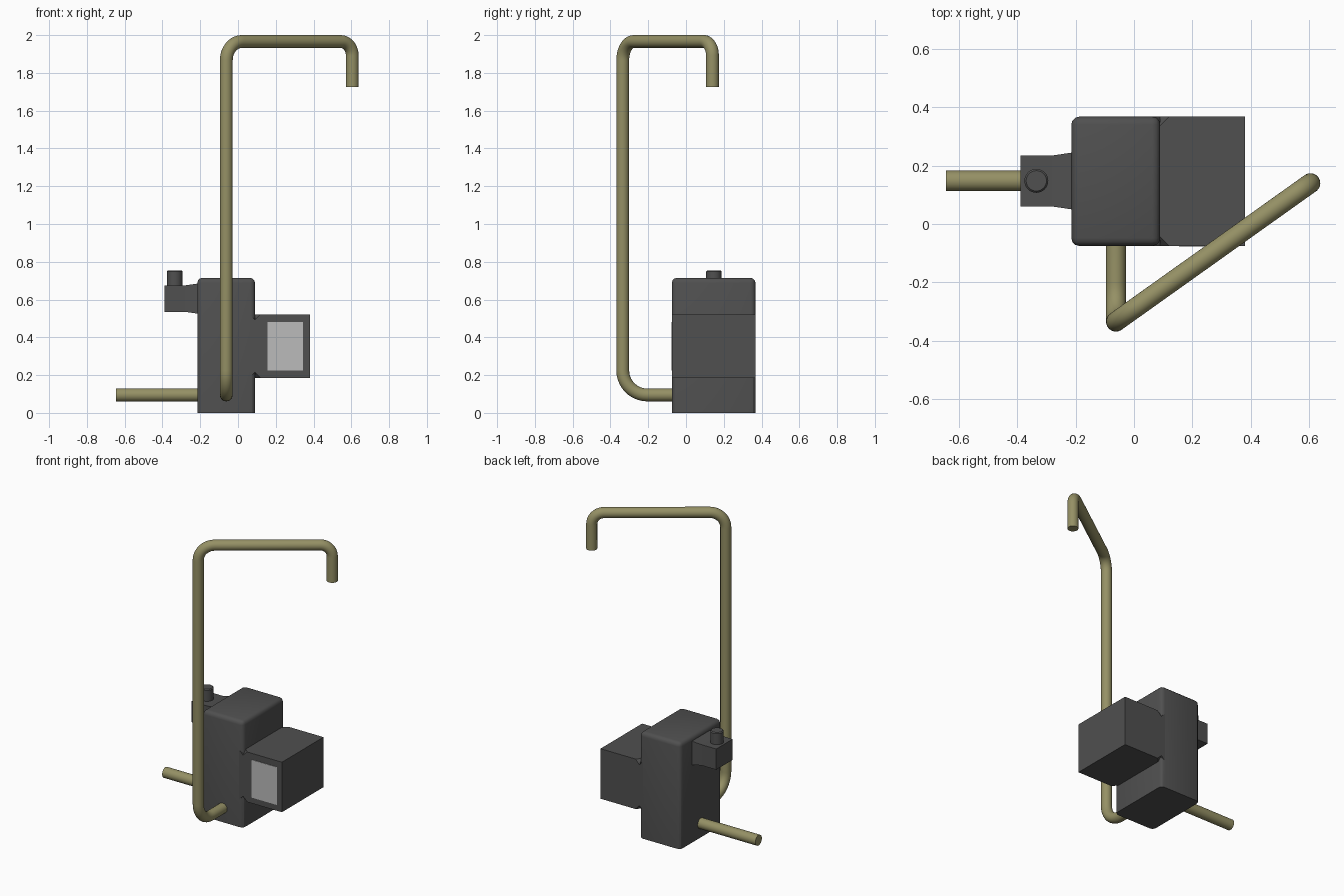
import bpy, bmesh, math
from mathutils import Vector

if "Cube" in bpy.data.objects:
    bpy.data.objects.remove(bpy.data.objects["Cube"])


def material(name, rgb):
    m = bpy.data.materials.new(name)
    m.use_nodes = True
    m.diffuse_color = (*rgb, 1)
    m.node_tree.nodes["Principled BSDF"].inputs["Base Color"].default_value = (*rgb, 1)
    return m


CHARCOAL = material("charcoal", (0.08, 0.08, 0.08))
BRASS = material("dull brass", (0.30, 0.28, 0.13))
GREY = material("light grey", (0.50, 0.50, 0.50))


def finish(name, bm, mat, angle=30):
    bmesh.ops.recalc_face_normals(bm, faces=bm.faces)
    me = bpy.data.meshes.new(name)
    bm.to_mesh(me)
    bm.free()
    ob = bpy.data.objects.new(name, me)
    bpy.context.collection.objects.link(ob)
    me.materials.append(mat)
    smooth(ob, angle)
    return ob


def smooth(ob, angle=30):
    bpy.ops.object.select_all(action='DESELECT')
    ob.select_set(True)
    bpy.context.view_layer.objects.active = ob
    bpy.ops.object.shade_smooth_by_angle(angle=math.radians(angle))


def box(lo, hi):
    bm = bmesh.new()
    bmesh.ops.create_cube(bm, size=1)
    for v in bm.verts:
        v.co = [a + (b - a) * (c + 0.5) for a, b, c in zip(lo, hi, v.co)]
    return bm


def pipe(name, corners, radii, depth):
    """Round tube along a path whose inner corners are filleted."""
    pts = [Vector(c) for c in corners]
    path = [pts[0]]
    for i, r in enumerate(radii, 1):
        a = (pts[i - 1] - pts[i]).normalized()
        b = (pts[i + 1] - pts[i]).normalized()
        centre = pts[i] + (a + b) * r
        for k in range(11):
            t = k / 10 * math.pi / 2
            path.append(centre - b * r * math.cos(t) - a * r * math.sin(t))
    path.append(pts[-1])
    cu = bpy.data.curves.new(name, 'CURVE')
    cu.dimensions = '3D'
    cu.bevel_depth = depth
    cu.bevel_resolution = 10
    cu.use_fill_caps = True
    sp = cu.splines.new('POLY')
    sp.points.add(len(path) - 1)
    for p, co in zip(sp.points, path):
        p.co = (*co, 1)
    ob = bpy.data.objects.new(name, cu)
    bpy.context.collection.objects.link(ob)
    cu.materials.append(BRASS)
    bpy.ops.object.select_all(action='DESELECT')
    ob.select_set(True)
    bpy.context.view_layer.objects.active = ob
    bpy.ops.object.convert(target='MESH')
    smooth(bpy.context.object)


FRONT, BACK = -0.075, 0.368

# Main housing: all edges rounded except around the base
bm = box((-0.215, FRONT, 0), (0.09, BACK, 0.715))
edges = [e for e in bm.edges if max(v.co.z for v in e.verts) > 0.1]
bmesh.ops.bevel(bm, geom=edges, offset=0.027, segments=3, profile=0.5, affect='EDGES')
finish("main_housing", bm, CHARCOAL)

# Side housing with its inner corners clipped
bm = box((0.09, FRONT, 0.185), (0.38, BACK, 0.522))
inner = [v for v in bm.verts if v.co.x < 0.1]
bmesh.ops.bevel(bm, geom=inner, offset=0.03, segments=1, affect='VERTICES')
finish("side_housing", bm, CHARCOAL, 1)

# Collar that squares off the rounded edge where the housings join
bm = box((0.06, FRONT, 0.185), (0.09, BACK, 0.522))
for v in bm.verts:
    if v.co.x > 0.08:
        v.co.z += 0.03 if v.co.z < 0.3 else -0.03
finish("housing_collar", bm, CHARCOAL, 1)

# Window plate on the front of the side housing
finish("window", box((0.155, FRONT - 0.003, 0.225), (0.345, FRONT + 0.003, 0.48)), GREY, 1)

# Side connector: block plus flared neck
finish("connector_block", box((-0.39, 0.06, 0.535), (-0.28, 0.235, 0.675)), CHARCOAL, 1)
bm = box((-0.28, 0.06, 0.535), (-0.205, 0.235, 0.675))
for v in bm.verts:
    if v.co.x > -0.25:
        v.co.y += math.copysign(0.011, v.co.y - 0.148)
        v.co.z += math.copysign(0.011, v.co.z - 0.605)
finish("connector_neck", bm, CHARCOAL, 1)

# Button on the connector
bm = bmesh.new()
bmesh.ops.create_cone(bm, cap_ends=True, segments=32, radius1=0.041, radius2=0.041, depth=0.09)
bmesh.ops.translate(bm, verts=bm.verts, vec=(-0.335, 0.148, 0.71))
rim = [e for e in bm.edges if all(v.co.z > 0.74 for v in e.verts)]
bmesh.ops.bevel(bm, geom=rim, offset=0.006, segments=1, affect='EDGES')
finish("button", bm, CHARCOAL)

# Pipes
pipe("inlet_pipe", [(-0.645, 0.148, 0.095), (-0.2, 0.148, 0.095)], [], 0.035)
pipe("outlet_pipe",
     [(-0.062, -0.05, 0.095), (-0.062, -0.335, 0.095), (-0.062, -0.335, 1.966),
      (0.605, 0.14, 1.966), (0.605, 0.14, 1.725)],
     [0.13, 0.10, 0.075], 0.034)
